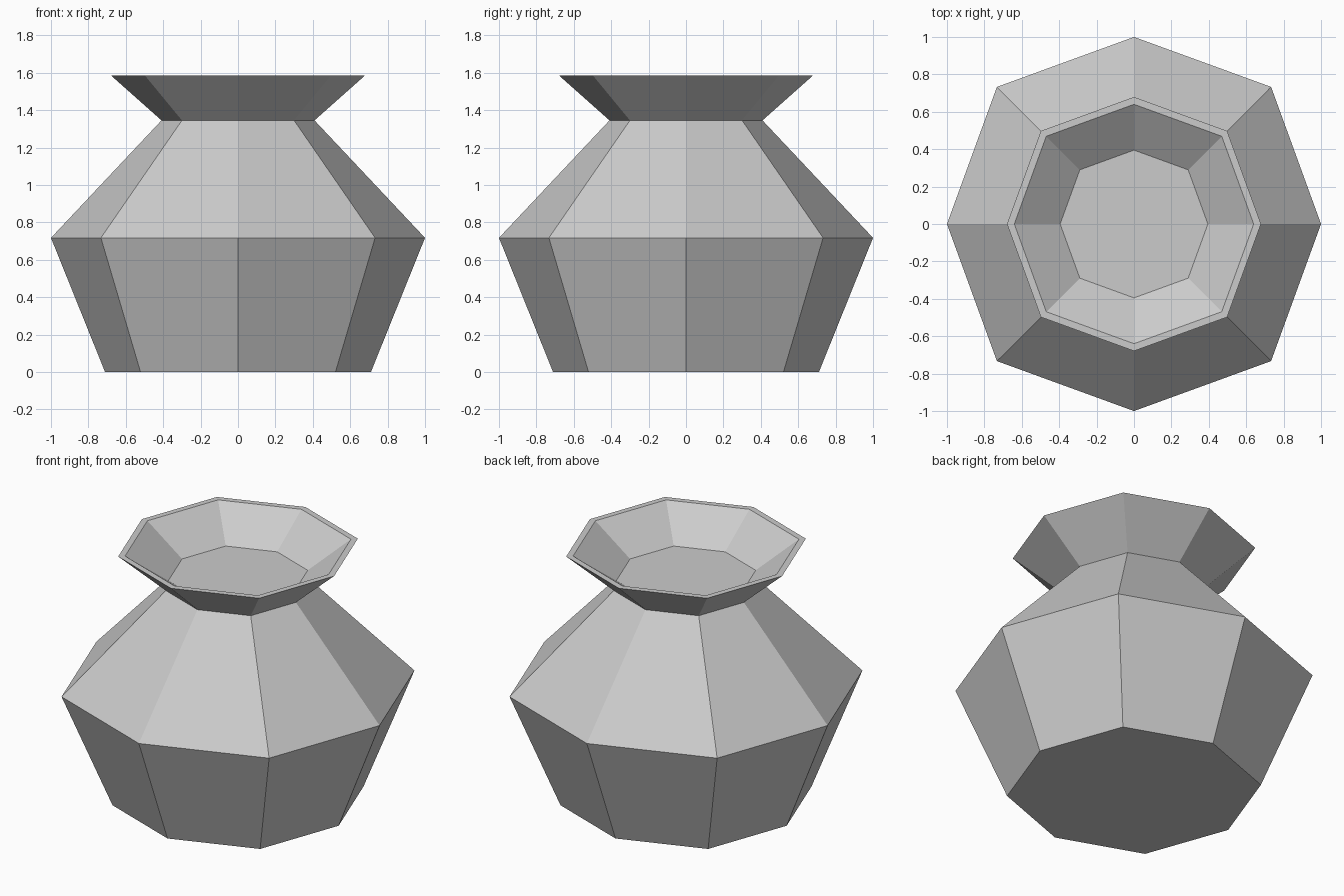
import bpy
import bmesh

if "Cube" in bpy.data.objects:
    bpy.data.objects.remove(bpy.data.objects["Cube"])

# Eight-sided footprint: corners on the axes and slightly bulged diagonals
D = 0.733
SECTION = [(1, 0), (D, D), (0, 1), (-D, D), (-1, 0), (-D, -D), (0, -1), (D, -D)]

# Profile (radius, height): foot, belly, neck, lip, inner lip, inner floor
PROFILE = [(0.711, 0.0), (1.0, 0.717), (0.409, 1.345),
           (0.679, 1.585), (0.64, 1.585), (0.395, 1.407)]


def loft(name, section, profile):
    """Stack scaled copies of the section along the profile, capping both ends."""
    bm = bmesh.new()
    rings = [[bm.verts.new((x * r, y * r, z)) for x, y in section] for r, z in profile]
    n = len(section)
    for low, high in zip(rings, rings[1:]):
        for i in range(n):
            j = (i + 1) % n
            bm.faces.new((low[i], low[j], high[j], high[i]))
    bm.faces.new(rings[0][::-1])
    bm.faces.new(rings[-1])
    bmesh.ops.recalc_face_normals(bm, faces=bm.faces)
    mesh = bpy.data.meshes.new(name)
    bm.to_mesh(mesh)
    bm.free()
    obj = bpy.data.objects.new(name, mesh)
    bpy.context.collection.objects.link(obj)
    return obj


# Pot with flared lip and shallow closed mouth
loft("pot", SECTION, PROFILE)
